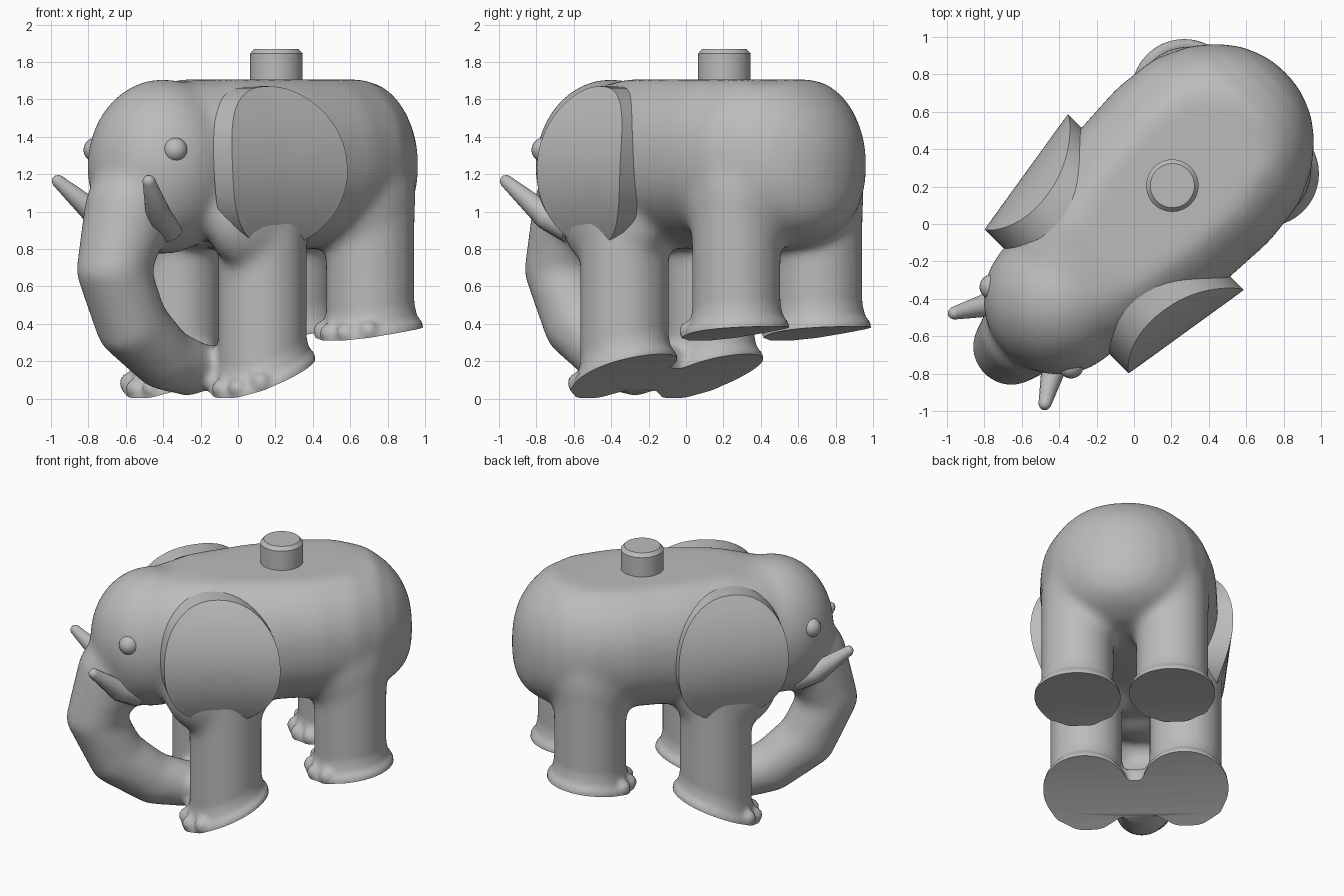
import bpy, bmesh, math
from mathutils import Vector, Matrix

if "Cube" in bpy.data.objects:
    bpy.data.objects.remove(bpy.data.objects["Cube"], do_unlink=True)

grey = bpy.data.materials.new("plain grey")
grey.use_nodes = True
grey.diffuse_color = (0.5, 0.5, 0.5, 1)
grey.node_tree.nodes["Principled BSDF"].inputs["Base Color"].default_value = grey.diffuse_color

TURN = math.pi / 4            # the animal stands diagonally; parts are built nose to -x
ARCH_R, ARCH_X, ARCH_TOP = 3.3, 1.13, 0.39
LEGS = [(x, side * y) for x, y in ((-.14, .325), (.69, .31)) for side in (1, -1)]


def ground(x):
    """Height of the curved ground under the feet."""
    return ARCH_TOP - ARCH_R + math.sqrt(ARCH_R ** 2 - (x - ARCH_X) ** 2)


def shade(ob, angle):
    bpy.ops.object.select_all(action='DESELECT')
    ob.select_set(True)
    bpy.context.view_layer.objects.active = ob
    bpy.ops.object.shade_smooth_by_angle(angle=math.radians(angle))


def finish(name, bm, angle=40):
    bmesh.ops.recalc_face_normals(bm, faces=bm.faces)
    mesh = bpy.data.meshes.new(name)
    bm.to_mesh(mesh)
    bm.free()
    ob = bpy.data.objects.new(name, mesh)
    ob.rotation_euler.z = TURN
    bpy.context.collection.objects.link(ob)
    mesh.materials.append(grey)
    shade(ob, angle)
    return ob


def melt(ob, voxel, iterations):
    """Add modifiers that fuse overlapping shapes and soften the joins."""
    remesh = ob.modifiers.new("merge", 'REMESH')
    remesh.mode = 'VOXEL'
    remesh.voxel_size = voxel
    remesh.use_smooth_shade = True
    smooth = ob.modifiers.new("soften", 'SMOOTH')
    smooth.factor = 0.5
    smooth.iterations = iterations


def bake(ob):
    """Replace the mesh by its modified result."""
    bpy.context.view_layer.update()
    result = bpy.data.meshes.new_from_object(ob.evaluated_get(bpy.context.evaluated_depsgraph_get()))
    ob.modifiers.clear()
    ob.data = result


def loft(bm, rings):
    """Skin a list of equal-length point rings and cap both ends."""
    rows = [[bm.verts.new(p) for p in ring] for ring in rings]
    n = len(rows[0])
    faces = []
    for a, b in zip(rows, rows[1:]):
        for i in range(n):
            j = (i + 1) % n
            faces.append(bm.faces.new((a[i], a[j], b[j], b[i])))
    faces += [bm.faces.new(rows[0]), bm.faces.new(rows[-1])]
    bmesh.ops.recalc_face_normals(bm, faces=faces)


def circle(x, y, r, n=32):
    return [(x + r * math.cos(math.tau * k / n), y + r * math.sin(math.tau * k / n)) for k in range(n)]


def superellipse(n, power):
    for i in range(n):
        t = math.tau * i / n
        c, s = math.cos(t), math.sin(t)
        yield (math.copysign(abs(c) ** (2 / power), c),
               math.copysign(abs(s) ** (2 / power), s))


def ball(bm, centre, size, detail=32):
    m = Matrix.Translation(centre) @ Matrix.Diagonal((*size, 1))
    bmesh.ops.create_uvsphere(bm, u_segments=detail, v_segments=detail // 2, radius=1, matrix=m)


def tube(bm, path, n=24):
    """Round tube through (x, y, z, radius) points."""
    pts = [Vector(p[:3]) for p in path]
    rings = []
    for i, p in enumerate(pts):
        d = (pts[min(i + 1, len(pts) - 1)] - pts[max(i - 1, 0)]).normalized()
        side = d.cross(Vector((0, 1, 0))).normalized()
        up = side.cross(d)
        rings.append([p + path[i][3] * (c * side + s * up) for c, s in circle(0, 0, 1, n)])
    loft(bm, rings)


body = bmesh.new()

# Torso: x, half width, bottom, top
torso = [(-.75, .22, .98, 1.5), (-.5, .43, .84, 1.69), (-.25, .5, .8, 1.75), (.1, .56, .8, 1.77),
         (.45, .58, .8, 1.78), (.7, .55, .8, 1.76), (.88, .465, .82, 1.71), (1.0, .365, .87, 1.62),
         (1.08, .26, .93, 1.52), (1.13, .14, 1.02, 1.4), (1.145, .05, 1.12, 1.28)]
loft(body, [[(x, w * c, min(1.707, (lo + hi) / 2 + (hi - lo) / 2 * s)) for c, s in superellipse(48, 2.2)]
            for x, w, lo, hi in torso])

# Head, muzzle and trunk
ball(body, (-.57, 0, 1.24), (.405, .405, .47))
ball(body, (-.66, 0, 1.06), (.31, .31, .27))
tube(body, [(-.62, 0, 1.2, .3), (-.84, 0, .98, .24), (-.94, 0, .68, .205), (-.8, 0, .39, .198),
            (-.55, 0, .21, .175), (-.3, 0, .15, .15), (-.08, 0, .15, .12)])

# Legs, with rounded shoulders and haunches above them
for x, y in LEGS:
    loft(body, [[(px, py, z) for px, py in circle(x * k, y * k, r)]
                for k, r, z in ((1, .238, -.15), (1, .238, 1.0), (.9, .21, 1.25))])
for side in (1, -1):
    ball(body, (-.19, side * .35, .98), (.36, .2, .32))
    ball(body, (.665, side * .305, 1.08), (.28, .25, .38))

body_ob = finish("body", body)
melt(body_ob, 0.02, 32)
bake(body_ob)

# Flared feet and toes
feet = bmesh.new()
feet.from_mesh(body_ob.data)
for x, y in LEGS:
    loft(feet, [[(px, py, ground(px) + h) for px, py in circle(x, y, r)]
                for r, h in ((.283, -.08), (.283, .025), (.252, .055), (.236, .13), (.2, .2))])
    for k in range(4):
        a = math.pi + (k - 1.5) * 0.5
        px, py = x + .25 * math.cos(a), y + .25 * math.sin(a)
        ball(feet, (px, py, ground(px) + .03), (.058, .058, .058), 12)
feet.to_mesh(body_ob.data)
feet.free()
melt(body_ob, 0.018, 4)

# Curved ground that trims the soles
cut = bmesh.new()
bmesh.ops.create_cone(cut, cap_ends=True, segments=256, radius1=ARCH_R, radius2=ARCH_R, depth=3,
                      matrix=Matrix.Translation((ARCH_X, 0, ARCH_TOP - ARCH_R)) @ Matrix.Rotation(math.pi / 2, 4, 'X'))
cutter = finish("sole_cutter", cut)
cutter.hide_render = True
cutter.hide_set(True)
trim = body_ob.modifiers.new("soles", 'BOOLEAN')
trim.operation = 'DIFFERENCE'
trim.object = cutter
trim.solver = 'EXACT'
bake(body_ob)
shade(body_ob, 45)

for side, label in ((1, "right"), (-1, "left")):
    # Ear: oval sheet that leans inward above and below its middle
    ear = bmesh.new()
    rings = []
    for inward, scales in ((.14, (.1, .4, .7, 1)), (0, (1, .85, .7, .5, .3, .1))):
        for k in scales:
            ring = []
            for c, s in superellipse(48, 2.2):
                x, z = -.21 + .375 * k * c, 1.24 + .43 * k * s
                out = .605 + .16 * (x + .21) - .75 * (z - 1.2) ** 2 - inward
                ring.append((x, side * out, z))
            rings.append(ring)
    loft(ear, rings)
    finish(label + "_ear", ear)

    # Eye
    eye = bmesh.new()
    ball(eye, (-.775, side * .3, 1.33), (.066, .066, .066), 24)
    finish(label + "_eye", eye)

    # Tusk with a rounded tip
    tusk = bmesh.new()
    tube(tusk, [(-.7, side * .17, .92, .09), (-.83, side * .23, .975, .07), (-1.02, side * .345, 1.165, .034),
                (-1.03, side * .351, 1.177, .026), (-1.036, side * .355, 1.184, .012)], 16)
    finish(label + "_tusk", tusk)

# Peg on the back
peg = bmesh.new()
loft(peg, [[(px, py, z) for px, py in circle(.29, 0, r, 48)]
           for r, z in ((.14, 1.6), (.14, 1.845), (.118, 1.87))])
finish("back_peg", peg, 30)
